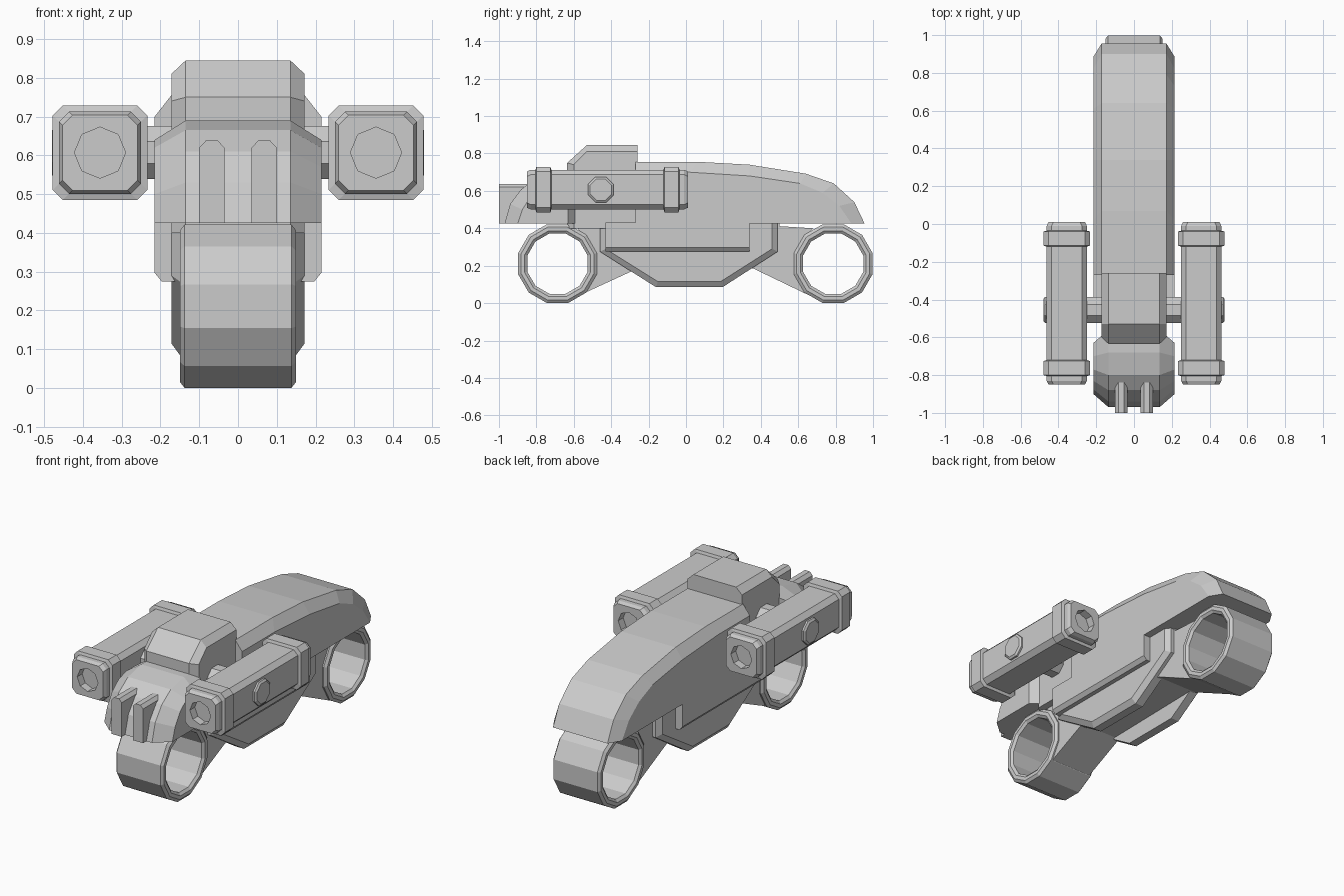
import bpy, bmesh
from math import sin, cos, radians
from mathutils import Vector


def loft(name, rings, caps=True, mirror=False):
    """Bridge rings of equal point count into one flat-shaded mesh."""
    bm = bmesh.new()
    vs = [[bm.verts.new(p) for p in r] for r in rings]
    n = len(rings[0])
    pairs = list(zip(vs, vs[1:]))
    if not caps:
        pairs.append((vs[-1], vs[0]))
    for a, b in pairs:
        for i in range(n):
            j = (i + 1) % n
            bm.faces.new((a[i], a[j], b[j], b[i]))
    if caps:
        bm.faces.new(vs[0])
        bm.faces.new(vs[-1])
    bmesh.ops.recalc_face_normals(bm, faces=bm.faces)
    me = bpy.data.meshes.new(name)
    bm.to_mesh(me)
    bm.free()
    ob = bpy.data.objects.new(name, me)
    bpy.context.collection.objects.link(ob)
    if mirror:
        ob.modifiers.new("mirror", "MIRROR")
    return ob


def side(x, pts):
    """Side profile of (y, z) points placed at x."""
    return [(x, y, z) for y, z in pts]


def chamfered(name, outer, inner, x_mid, x_out):
    """Symmetric shell: outer profile in the middle, inner profile on the flanks."""
    return loft(name, [side(-x_out, inner), side(-x_mid, outer),
                       side(x_mid, outer), side(x_out, inner)])


def ngon(n, r, turn=0.0):
    return [(r * cos(radians(turn + 360 * i / n)), r * sin(radians(turn + 360 * i / n)))
            for i in range(n)]


# Long rear hull with chamfered shoulders
chamfered("rear_hull",
          [(-0.27, 0.425), (-0.27, 0.755), (0.07, 0.755), (0.34, 0.74), (0.64, 0.692),
           (0.79, 0.64), (0.90, 0.54), (0.955, 0.425)],
          [(-0.27, 0.425), (-0.27, 0.70), (0.02, 0.70), (0.34, 0.68), (0.61, 0.64),
           (0.73, 0.59), (0.82, 0.52), (0.885, 0.425)], 0.172, 0.215)

# Rounded nose over the front wheel
chamfered("nose",
          [(-0.56, 0.425), (-0.56, 0.69), (-0.68, 0.69), (-0.80, 0.665), (-0.88, 0.61),
           (-0.94, 0.53), (-0.97, 0.425)],
          [(-0.63, 0.425), (-0.63, 0.64), (-0.70, 0.64), (-0.77, 0.62), (-0.83, 0.57),
           (-0.875, 0.50), (-0.90, 0.425)], 0.135, 0.215)

# Raised cabin block
chamfered("cabin",
          [(-0.26, 0.40), (-0.26, 0.845), (-0.53, 0.845), (-0.635, 0.75), (-0.635, 0.40)],
          [(-0.26, 0.40), (-0.26, 0.81), (-0.53, 0.81), (-0.60, 0.74), (-0.60, 0.40)],
          0.135, 0.172)

# Two fins on the nose
fin = [(0.035, 0.425), (0.035, 0.62), (0.052, 0.638), (0.083, 0.638), (0.10, 0.62), (0.10, 0.425)]
loft("nose_fin", [[(x, y, z) for x, z in fin] for y in (-1.0, -0.78)], mirror=True)

# Inner chassis core
core = [(-0.46, 0.43), (-0.46, 0.27), (-0.28, 0.175), (0.36, 0.185), (0.50, 0.26), (0.50, 0.43)]
loft("chassis_core", [side(-0.13, core), side(0.13, core)])

# Pointed skirt plates either side
skirt = [(-0.46, 0.43), (-0.46, 0.275), (-0.16, 0.085), (0.195, 0.085), (0.49, 0.275), (0.49, 0.43)]
skirt_in = [(-0.43, 0.43), (-0.43, 0.29), (-0.15, 0.115), (0.185, 0.115), (0.46, 0.29), (0.46, 0.43)]
loft("skirt_plate", [side(0.10, skirt), side(0.15, skirt), side(0.172, skirt_in)], mirror=True)

# Flank panels under the hull
panel = [(0.16, 0.43), (0.215, 0.43), (0.215, 0.297), (0.197, 0.275), (0.16, 0.275)]
loft("flank_panel", [[(x, y, z) for x, z in panel] for y in (-0.43, 0.34)], mirror=True)

# Open twelve-sided wheel drums
for name, cy in (("front_wheel", -0.687), ("rear_wheel", 0.787)):
    section = [(-0.15, 0.202), (-0.138, 0.218), (0.138, 0.218), (0.15, 0.202),
               (0.15, 0.182), (0.138, 0.167), (-0.138, 0.167), (-0.15, 0.182)]
    loft(name, [[(x, cy + a, 0.211 + b) for a, b in ngon(12, r, 15)] for x, r in section],
         caps=False)

# Struts joining the drums to the chassis
front = [(-0.60, 0.022), (-0.53, 0.06), (-0.28, 0.175), (-0.28, 0.42), (-0.58, 0.40),
         (-0.50, 0.30), (-0.49, 0.21), (-0.51, 0.11)]
rear = [(0.70, 0.022), (0.63, 0.055), (0.36, 0.185), (0.36, 0.42), (0.68, 0.40),
        (0.60, 0.30), (0.59, 0.21), (0.61, 0.11)]
for name, prof in (("front_strut", front), ("rear_strut", rear)):
    loft(name, [side(-0.13, prof), side(0.13, prof)])


# Side pods: chamfered square tubes with collars and octagonal end sockets
def square(y, h, c=0.026):
    k = h - c
    return [(0.356 + a, y, 0.607 + b) for a, b in
            [(h, -k), (h, k), (k, h), (-k, h), (-h, k), (-h, -k), (-k, -h), (k, -h)]]


def socket(y):
    return [(0.356 + a, y, 0.607 + b) for a, b in ngon(8, 0.066, 0)]


half = [(0.415, 0.097), (0.43 - 0.02, 0.106), (0.385, 0.106), (0.38, 0.122), (0.305, 0.122), (0.30, 0.106)]
half[0] = (0.43, 0.097)
mid_y = -0.42
rings = [socket(mid_y - 0.385), socket(mid_y - 0.43)]
rings += [square(mid_y - d, h) for d, h in half]
rings += [square(mid_y + d, h) for d, h in reversed(half)]
rings += [socket(mid_y + 0.43), socket(mid_y + 0.385)]
loft("side_pod", rings, mirror=True)

# Cross axle carrying the pods
loft("pod_axle", [[(x, -0.455 + a, 0.607 + b) for a, b in ngon(8, r, 22.5)]
                  for x, r in ((-0.48, 0.062), (-0.472, 0.074), (0.472, 0.074), (0.48, 0.062))])
